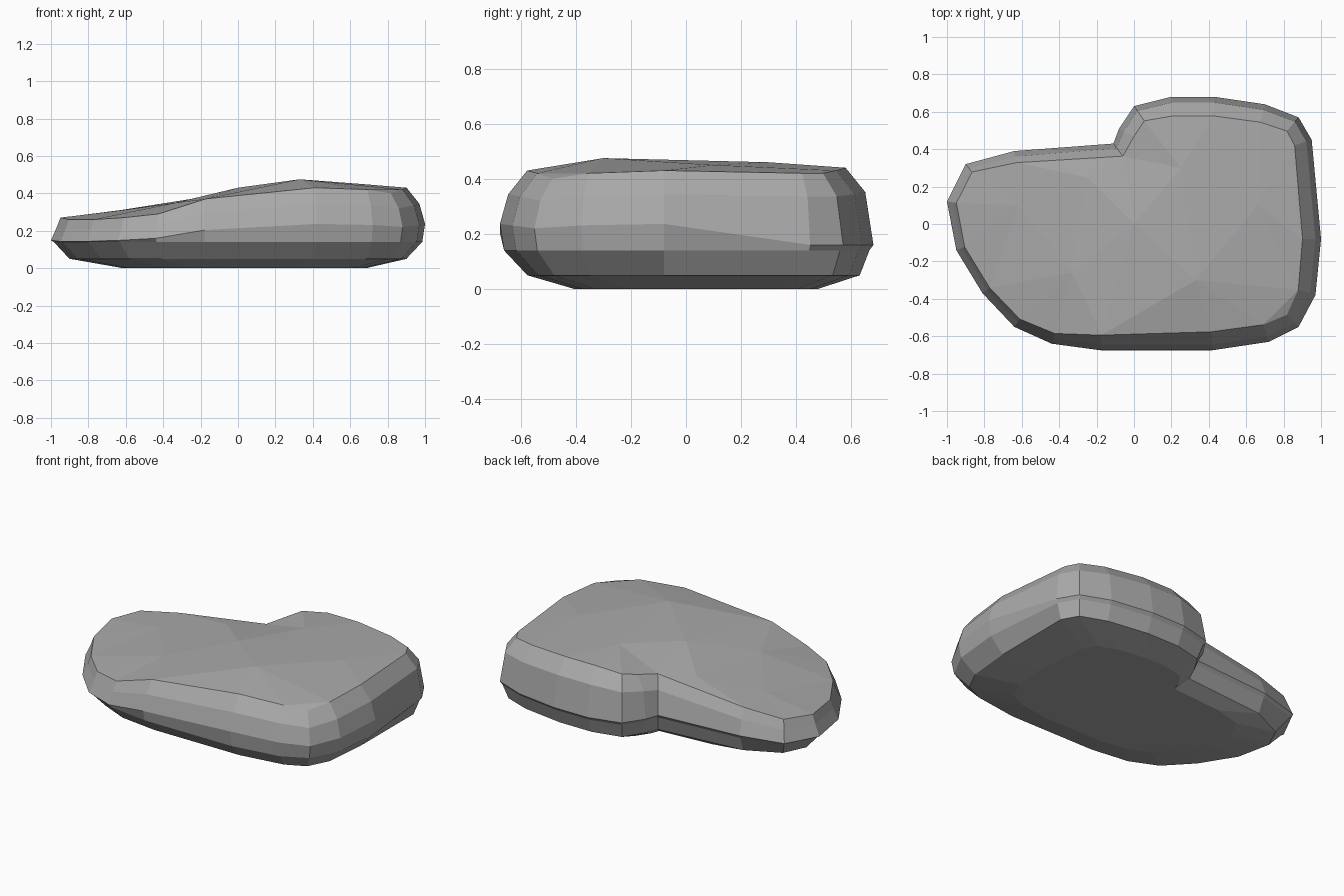
import bpy
import bmesh
from mathutils import Vector
from mathutils.geometry import delaunay_2d_cdt

old = bpy.data.objects.get("Cube")
if old:
    bpy.data.objects.remove(old, do_unlink=True)

# Widest outline of the rock, counter-clockwise: x, y, height of the top rim
OUTLINE = [
    (-1, .12, .27), (-.95, -.14, .26), (-.81, -.37, .26), (-.64, -.55, .27),
    (-.44, -.64, .29), (-.18, -.675, .37), (.42, -.675, .43), (.72, -.63, .42),
    (.88, -.55, .40), (.97, -.38, .42), (1, -.08, .43), (.95, .45, .42),
    (.88, .57, .42), (.70, .64, .43), (.43, .68, .44), (.20, .68, .44),
    (0, .63, .42), (-.08, .51, .40), (-.11, .43, .38), (-.64, .39, .31),
    (-.90, .32, .28),
]
# Inner points that shape the top surface
CROWN = [(.33, -.30, .475), (-.33, -.26, .35), (0, 0, .43), (-.62, .1, .31),
         (.25, .3, .46), (.66, .1, .45), (-.25, .25, .37)]


def stone_material():
    colour = (.40, .40, .40, 1)
    mat = bpy.data.materials.new("stone grey")
    mat.use_nodes = True
    mat.diffuse_color = colour
    bsdf = mat.node_tree.nodes["Principled BSDF"]
    bsdf.inputs["Base Color"].default_value = colour
    bsdf.inputs["Roughness"].default_value = .9
    return mat


def inward(i):
    """Unit direction pointing into the outline at one station."""
    a, p, b = (Vector(OUTLINE[k % len(OUTLINE)][:2]) for k in (i - 1, i, i + 1))
    d = (p - a).normalized() + (b - p).normalized()
    return Vector((-d.y, d.x)).normalized()


def station(i):
    """Points up the side of the rock, from the base to the top rim."""
    x, y, top = OUTLINE[i]
    p, n = Vector((x, y)), inward(i)
    back = y > .35
    levels = [
        (p.lerp(Vector((.1, .1)), .35), 0),
        (p + n * (.05 if back else .1), .05),
        (p + n * .015, .14),
        (p, .16 if back else top * .55),
        (p + n * .03, top * .8),
        (p + n * (top * .3 - .03), top),
    ]
    return [(q.x, q.y, z) for q, z in levels]


# Sides: rings joined by quads
bm = bmesh.new()
columns = [[bm.verts.new(c) for c in station(i)] for i in range(len(OUTLINE))]
for i, right in enumerate(columns):
    left = columns[i - 1]
    for k in range(len(right) - 1):
        bm.faces.new((left[k], right[k], right[k + 1], left[k + 1]))

# Flat underside
bm.faces.new([c[0] for c in reversed(columns)])

# Faceted top
top_verts = [c[-1] for c in columns] + [bm.verts.new(c) for c in CROWN]
rim = list(range(len(columns)))
result = delaunay_2d_cdt([v.co.xy for v in top_verts], [], [rim], 1, 1e-5)
for face in result[2]:
    bm.faces.new([top_verts[result[3][k][0]] for k in face])

bmesh.ops.triangulate(bm, faces=[f for f in bm.faces if len(f.verts) > 4])
bmesh.ops.recalc_face_normals(bm, faces=bm.faces)

mesh = bpy.data.meshes.new("flat_rock")
bm.to_mesh(mesh)
bm.free()
mesh.materials.append(stone_material())
rock = bpy.data.objects.new("flat_rock", mesh)
bpy.context.collection.objects.link(rock)
